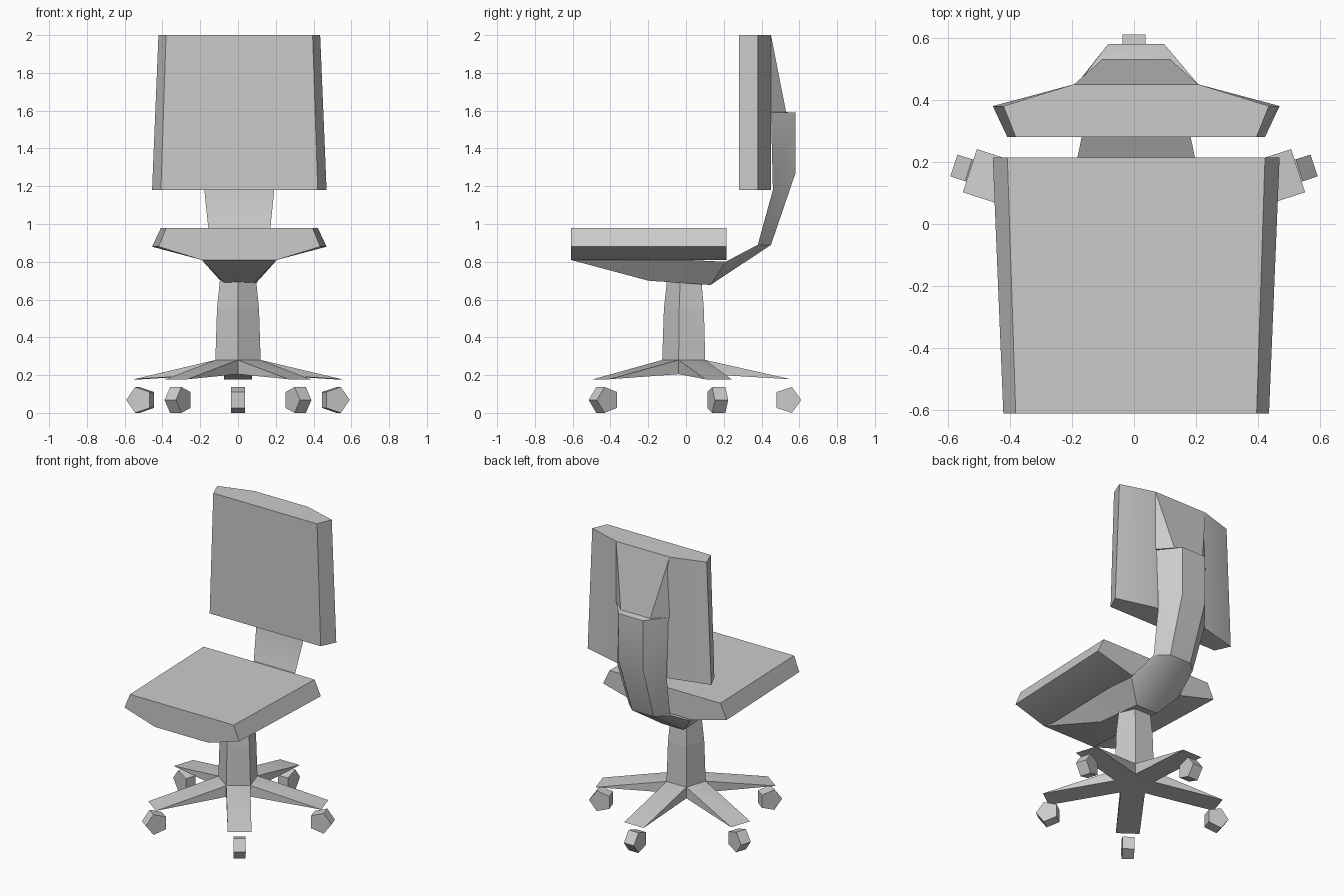
import bpy, math
from mathutils import Vector

if "Cube" in bpy.data.objects:
    bpy.data.objects.remove(bpy.data.objects["Cube"])


def make(name, verts, faces, smooth=True):
    me = bpy.data.meshes.new(name)
    me.from_pydata([tuple(v) for v in verts], [], faces)
    ob = bpy.data.objects.new(name, me)
    bpy.context.collection.objects.link(ob)
    bpy.ops.object.select_all(action='DESELECT')
    ob.select_set(True)
    bpy.context.view_layer.objects.active = ob
    bpy.ops.object.mode_set(mode='EDIT')
    bpy.ops.mesh.select_all(action='SELECT')
    bpy.ops.mesh.normals_make_consistent(inside=False)
    bpy.ops.object.mode_set(mode='OBJECT')
    if smooth:
        bpy.ops.object.shade_smooth_by_angle(angle=math.radians(30))
    return ob


def loft(name, rings, smooth=True):
    """Skin equal-sized rings and cap both ends."""
    n = len(rings[0])
    verts = [v for r in rings for v in r]
    faces = [(k * n + i, k * n + (i + 1) % n, (k + 1) * n + (i + 1) % n, (k + 1) * n + i)
             for k in range(len(rings) - 1) for i in range(n)]
    last = (len(rings) - 1) * n
    faces += [tuple(range(n)), tuple(range(last, last + n))]
    return make(name, verts, faces, smooth)


def ngon(radius, z, n=5, start=-90):
    return [Vector((radius * math.cos(math.radians(start + 360 / n * i)),
                    radius * math.sin(math.radians(start + 360 / n * i)), z)) for i in range(n)]


CX = 0.007  # slight sideways offset of the upholstery


def pad_ring(face, rim, depths, place):
    """Cushion section: flat face, wider rim, back tapering to the spine."""
    half = [(face, depths[0]), (rim, depths[1]), (0.20, depths[2])]
    pts = half + [(-x, d) for x, d in reversed(half)]
    return [place(x + CX, d) for x, d in pts]


# Seat and backrest cushions, narrower at the free end
ends = [(0.388, 0.428), (0.415, 0.462)]
loft("seat_cushion", [pad_ring(*e, (0.98, 0.88, 0.81), lambda x, d, y=y: (x, y, d))
                      for e, y in zip(ends, (-0.61, 0.215))])
loft("backrest_cushion", [pad_ring(*e, (0.28, 0.38, 0.45), lambda x, d, z=z: (x, d, z))
                          for e, z in zip(ends, (2.0, 1.18))])

# Curved spine under the seat and up the backrest: (inner y, z, half width, outer y, z, half width)
spine = [
    (-0.60, 0.83, 0.20, -0.61, 0.81, 0.20),
    (-0.20, 0.82, 0.20, -0.20, 0.70, 0.09),
    (0.21, 0.80, 0.19, 0.13, 0.677, 0.08),
    (0.38, 0.89, 0.155, 0.45, 0.89, 0.08),
    (0.46, 1.18, 0.185, 0.58, 1.27, 0.09),
    (0.45, 1.59, 0.19, 0.58, 1.59, 0.09),
    (0.45, 1.592, 0.20, 0.53, 1.592, 0.11),
    (0.43, 2.00, 0.20, 0.45, 2.00, 0.20),
]
loft("spine", [[(CX - wi, yi, zi), (CX + wi, yi, zi), (CX + wo, yo, zo), (CX - wo, yo, zo)]
               for yi, zi, wi, yo, zo, wo in spine])

# Five-sided column
loft("column", [ngon(0.126, 0.28), ngon(0.117, 0.55), ngon(0.10, 0.71)], smooth=False)

# Star base: five wedge legs growing from the sides of the hub
top, low = ngon(0.126, 0.28), ngon(0.126, 0.205)
verts, faces = top + low, [tuple(range(5)), tuple(range(5, 10))]
for i in range(5):
    j = (i + 1) % 5
    out = Vector((*(top[i] + top[j]).xy.normalized(), 0))
    side = Vector((-out.y, out.x, 0))
    a = len(verts)
    for s in (-0.073, 0.073):
        tip = out * 0.556 + side * s
        verts.append(tip + Vector((0, 0, 0.178)))
    faces += [(i, a, a + 1, j), (5 + i, 5 + j, a + 1, a), (i, 5 + i, a), (j, a + 1, 5 + j)]
make("star_base", verts, faces)

# Five-sided caster wheels, one corner pointing outward
for i in range(5):
    ang = math.radians(-54 + 72 * i)
    out = Vector((math.cos(ang), math.sin(ang), 0))
    side = Vector((-out.y, out.x, 0))
    rings = [[out * (0.538 + p.x) + side * s + Vector((0, 0, 0.0685 + p.y))
              for p in ngon(0.072, 0, start=0)] for s in (-0.037, 0.037)]
    loft(f"caster_{i + 1}", rings)
